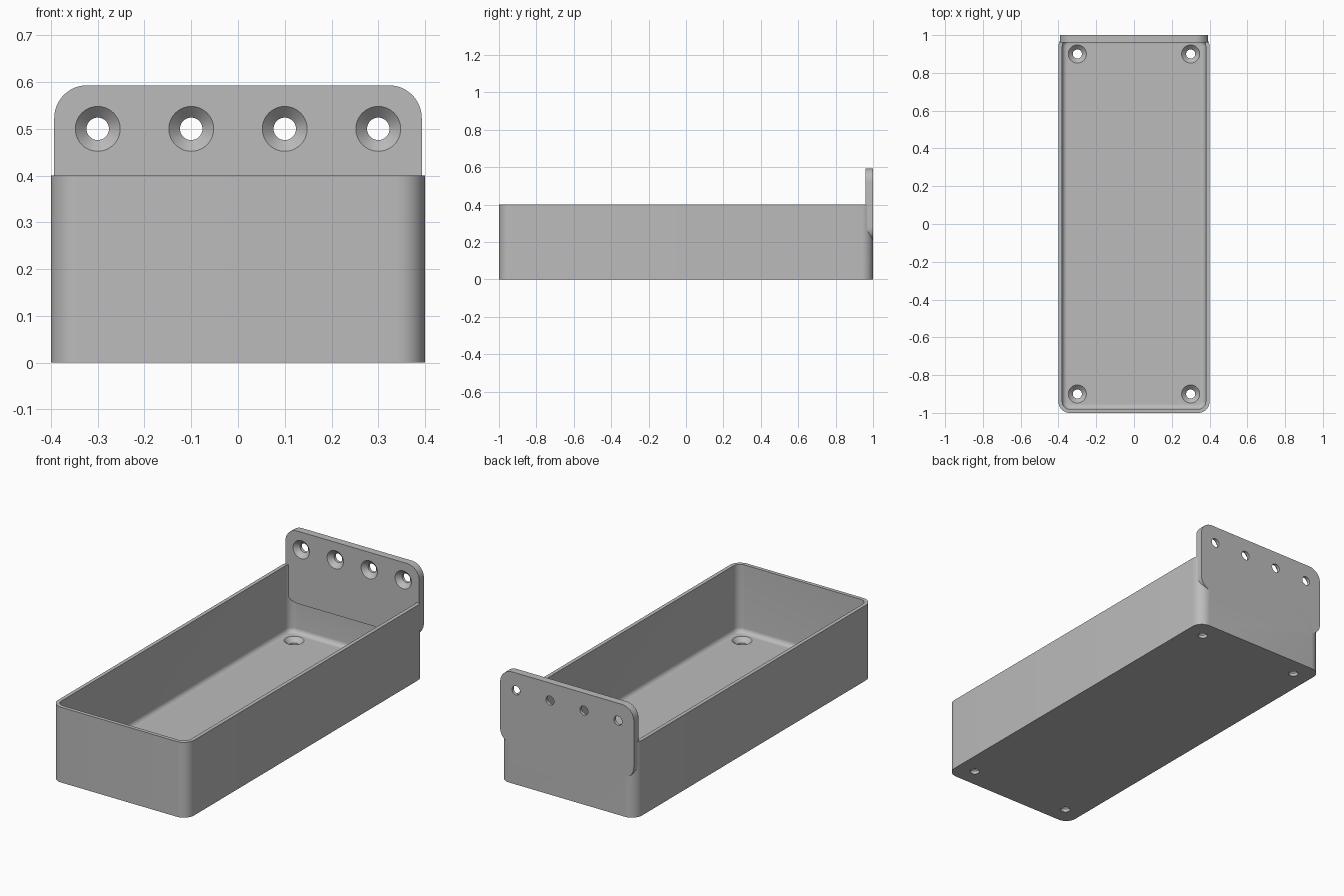
import bpy, bmesh
from math import sin, cos, pi, radians
from mathutils import Matrix

if "Cube" in bpy.data.objects:
    bpy.data.objects.remove(bpy.data.objects["Cube"])

HALF_X, HALF_Y, HEIGHT = 0.4, 1.0, 0.4
CORNER, WALL, FLOOR, FILLET = 0.06, 0.02, 0.04, 0.025
PLATE = 0.04

grey = bpy.data.materials.new("grey plastic")
grey.use_nodes = True
COLOUR = (0.5, 0.5, 0.5, 1)
grey.diffuse_color = COLOUR
grey.node_tree.nodes["Principled BSDF"].inputs["Base Color"].default_value = COLOUR


def rounded_rect(hx, hy, r, steps=10):
    """Counter-clockwise outline of a rounded rectangle."""
    points = []
    for q, (sx, sy) in enumerate([(1, 1), (-1, 1), (-1, -1), (1, -1)]):
        for i in range(steps + 1):
            a = (q + i / steps) * pi / 2
            points.append((sx * (hx - r) + r * cos(a), sy * (hy - r) + r * sin(a)))
    return points


def loft(name, rings):
    """Skin a list of (outline, z) rings and cap both ends."""
    bm = bmesh.new()
    loops = [[bm.verts.new((x, y, z)) for x, y in outline] for outline, z in rings]
    n = len(loops[0])
    for a, b in zip(loops, loops[1:]):
        for i in range(n):
            j = (i + 1) % n
            bm.faces.new((a[i], a[j], b[j], b[i]))
    bm.faces.new(loops[0][::-1])
    bm.faces.new(loops[-1])
    bmesh.ops.recalc_face_normals(bm, faces=bm.faces)
    mesh = bpy.data.meshes.new(name)
    bm.to_mesh(mesh)
    bm.free()
    mesh.materials.append(grey)
    obj = bpy.data.objects.new(name, mesh)
    bpy.context.collection.objects.link(obj)
    return obj


def boolean(target, tool, operation):
    """Apply a boolean and discard the tool."""
    bpy.context.view_layer.objects.active = target
    mod = target.modifiers.new(operation.lower(), 'BOOLEAN')
    mod.object, mod.operation, mod.solver = tool, operation, 'EXACT'
    bpy.ops.object.modifier_apply(modifier=mod.name)
    bpy.data.objects.remove(tool)


def screw_hole(target, matrix):
    """Countersunk through hole; local z = 0 is the countersunk surface."""
    def circle(r):
        return [(r * cos(2 * pi * i / 40), r * sin(2 * pi * i / 40)) for i in range(40)]
    cutter = loft("screw_cutter", [(circle(0.024), -0.06), (circle(0.024), -0.024),
                                   (circle(0.048), 0), (circle(0.048), 0.01)])
    cutter.hide_render = True
    cutter.data.transform(matrix)
    boolean(target, cutter, 'DIFFERENCE')


# Tray: outer wall, rim, inner wall, filleted floor
def inner(inset):
    return rounded_rect(HALF_X - inset, HALF_Y - inset, CORNER - inset)


rings = [(inner(0), 0), (inner(0), HEIGHT), (inner(WALL), HEIGHT)]
for i in range(9):
    a = i / 8 * pi / 2
    rings.append((inner(WALL + FILLET * (1 - cos(a))), FLOOR + FILLET * (1 - sin(a))))
tray = loft("tray", rings)

# Mounting plate standing on the back wall
plate_outline = rounded_rect(0.393, 0.193, 0.07, 12)
plate = loft("mounting_plate", [(plate_outline, 0), (plate_outline, PLATE)])
upright = Matrix.Translation((0, HALF_Y, HEIGHT)) @ Matrix.Rotation(radians(90), 4, 'X')
plate.data.transform(upright)
boolean(tray, plate, 'UNION')

# Four wall screws through the plate
for x in (-0.3, -0.1, 0.1, 0.3):
    screw_hole(tray, Matrix.Translation((x, HALF_Y - PLATE, 0.5))
               @ Matrix.Rotation(radians(90), 4, 'X'))

# Four screws through the floor
for x in (-0.3, 0.3):
    for y in (-0.9, 0.9):
        screw_hole(tray, Matrix.Translation((x, y, FLOOR)))

# Smooth the curved walls, keep edges crisp
tray.name = "tray_with_mounting_plate"
bpy.context.view_layer.objects.active = tray
tray.select_set(True)
bpy.ops.object.shade_smooth_by_angle(angle=radians(30))
